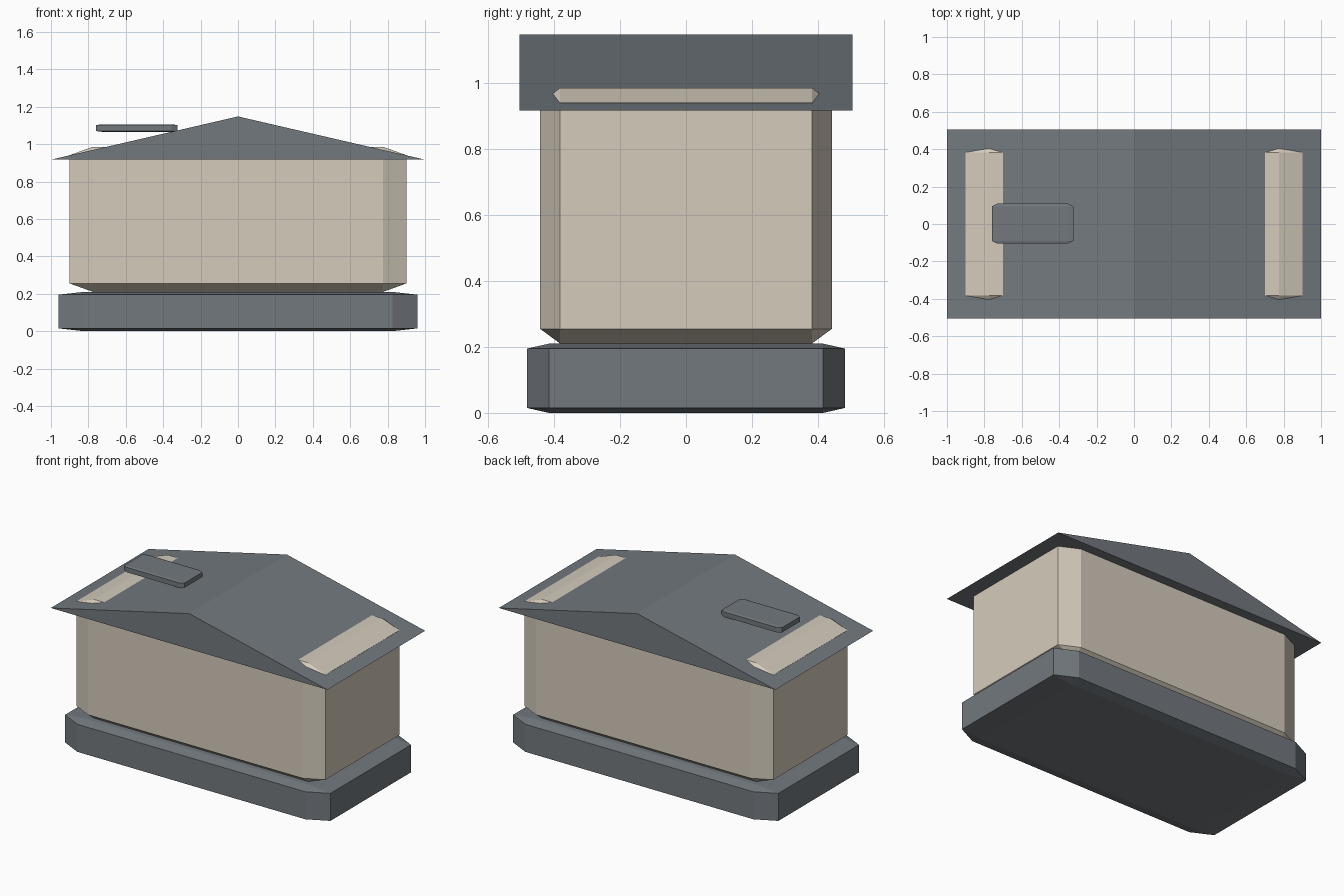
import bpy, bmesh
from itertools import product

default = bpy.data.objects.get("Cube")
if default:
    bpy.data.objects.remove(default, do_unlink=True)


def make_material(name, rgb):
    mat = bpy.data.materials.new(name)
    mat.use_nodes = True
    color = (*rgb, 1.0)
    mat.diffuse_color = color
    mat.node_tree.nodes["Principled BSDF"].inputs["Base Color"].default_value = color
    return mat


slate = make_material("slate grey", (0.17, 0.19, 0.21))
cream = make_material("warm cream", (0.66, 0.60, 0.50))


def finish(name, bm, mat):
    bmesh.ops.recalc_face_normals(bm, faces=bm.faces)
    mesh = bpy.data.meshes.new(name)
    bm.to_mesh(mesh)
    bm.free()
    mesh.materials.append(mat)
    obj = bpy.data.objects.new(name, mesh)
    bpy.context.collection.objects.link(obj)
    return obj


def chamfered_box(name, center, size, chamfer, mat):
    """Box whose edges are cut by a different amount along each axis."""
    bm = bmesh.new()
    for signs in product((-1, 1), repeat=3):
        for outer in range(3):
            bm.verts.new([
                center[i] + signs[i] * (size[i] / 2 - (0 if i == outer else chamfer[i]))
                for i in range(3)])
    hull = bmesh.ops.convex_hull(bm, input=bm.verts)
    bmesh.ops.dissolve_limit(bm, angle_limit=0.005, verts=bm.verts, edges=bm.edges)
    return finish(name, bm, mat)


def gable_prism(name, half_width, half_depth, eave, ridge, mat):
    """Solid triangular roof with its ridge running front to back."""
    bm = bmesh.new()
    profile = [(-half_width, eave), (half_width, eave), (0, ridge)]
    front = bm.faces.new([bm.verts.new((x, -half_depth, z)) for x, z in profile])
    back = bmesh.ops.extrude_face_region(bm, geom=[front], use_keep_orig=True)["geom"]
    verts = [g for g in back if isinstance(g, bmesh.types.BMVert)]
    bmesh.ops.translate(bm, verts=verts, vec=(0, 2 * half_depth, 0))
    return finish(name, bm, mat)


# Plinth, walls (their top edges pass through the roof), roof and small roof plate
chamfered_box("base", (0, 0, 0.105), (1.92, 0.965, 0.21), (0.135, 0.067, 0.015), slate)
chamfered_box("walls", (0, 0, 0.598), (1.80, 0.885, 0.776), (0.125, 0.061, 0.045), cream)
gable_prism("roof", 1.0, 0.505, 0.917, 1.148, slate)
chamfered_box("roof_plate", (-0.542, 0.002, 1.086), (0.435, 0.215, 0.04),
              (0.03, 0.015, 0.004), slate)
